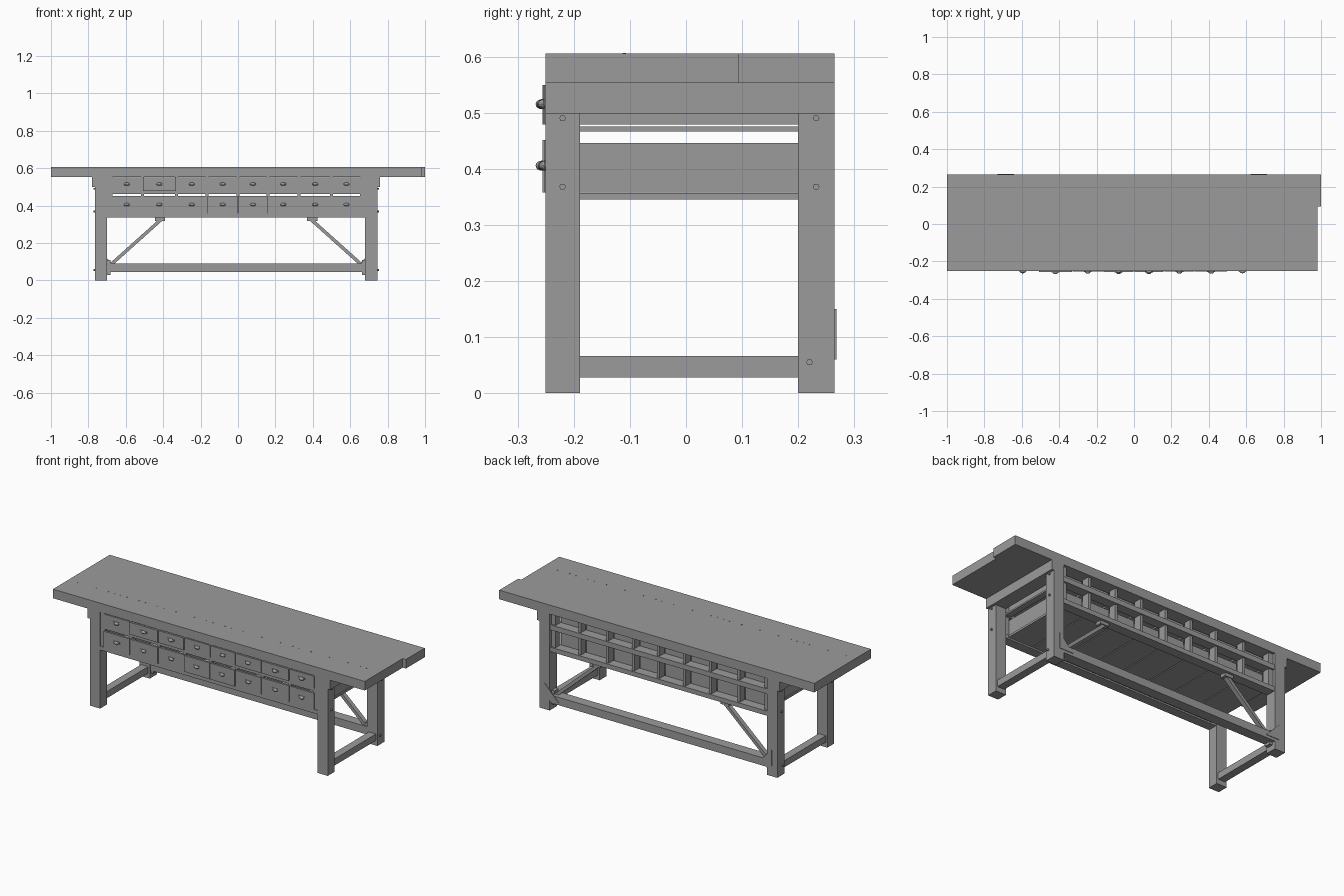
import bpy, bmesh, math, random
from mathutils import Matrix, Vector

if "Cube" in bpy.data.objects:
    bpy.data.objects.remove(bpy.data.objects["Cube"])

random.seed(4)
CX = -0.01  # the frame sits slightly left of the top's centre
GREY = bpy.data.materials.new("dark_grey")
GREY.diffuse_color = (.33, .33, .33, 1)
GREY.use_nodes = True
GREY.node_tree.nodes["Principled BSDF"].inputs["Base Color"].default_value = GREY.diffuse_color


def finish(name, bm):
    me = bpy.data.meshes.new(name)
    bm.to_mesh(me)
    bm.free()
    me.materials.append(GREY)
    ob = bpy.data.objects.new(name, me)
    bpy.context.collection.objects.link(ob)
    return ob


def add_box(bm, x0, x1, y0, y1, z0, z1, rot=None):
    c = Vector(((x0 + x1) / 2, (y0 + y1) / 2, (z0 + z1) / 2))
    mat = Matrix.Translation(c) @ (rot or Matrix()) @ Matrix.Diagonal((x1 - x0, y1 - y0, z1 - z0, 1))
    bmesh.ops.create_cube(bm, size=1, matrix=mat)


def box(name, *b):
    bm = bmesh.new()
    add_box(bm, *b)
    return finish(name, bm)


def plate(name, pts, offset):
    """Flat outline pushed out into a solid plate."""
    bm = bmesh.new()
    f = bm.faces.new([bm.verts.new(p) for p in pts])
    ext = bmesh.ops.extrude_face_region(bm, geom=[f])
    bmesh.ops.translate(bm, vec=offset, verts=[v for v in ext['geom'] if isinstance(v, bmesh.types.BMVert)])
    bmesh.ops.recalc_face_normals(bm, faces=bm.faces)
    return finish(name, bm)


def bar(name, p, q, width, depth, y):
    """Diagonal bar in the xz plane from p to q."""
    dx, dz = q[0] - p[0], q[1] - p[1]
    length = math.hypot(dx, dz)
    mx, mz = (p[0] + q[0]) / 2, (p[1] + q[1]) / 2
    bm = bmesh.new()
    add_box(bm, mx - length / 2, mx + length / 2, y - depth / 2, y + depth / 2,
            mz - width / 2, mz + width / 2, Matrix.Rotation(-math.atan2(dz, dx), 4, 'Y'))
    return finish(name, bm)


def disc(bm, r, h, loc, rot=None, n=8):
    bmesh.ops.create_cone(bm, cap_ends=True, segments=n, radius1=r, radius2=r, depth=h,
                          matrix=Matrix.Translation(loc) @ (rot or Matrix()))


# Table top, notched at the right end
plate("table_top", [(x, y, .553) for x, y in
                    [(-1, -.25), (.98, -.25), (.98, .094), (1, .094), (1, .265), (-1, .265)]], (0, 0, .052))

# Row of small pegs in the top
bm = bmesh.new()
for i in range(48):
    disc(bm, .003, .002, (-.94 + i * .039, -.11, .605))
finish("top_pegs", bm)

# End frames: legs, top bearers, low side stretchers, bolts, braces
for s, side in ((-1, "left"), (1, "right")):
    def span(a, b):
        return sorted((CX + s * a, CX + s * b))
    lx = span(.69, .755)
    box(side + "_front_leg", *lx, -.25, -.189, 0, .498)
    box(side + "_back_leg", *lx, .2, .265, 0, .498)
    box(side + "_bearer", *span(.69, .77), -.25, .265, .498, .553)
    box(side + "_low_stretcher", *span(.70, .745), -.189, .2, .028, .066)
    bm = bmesh.new()
    rot = Matrix.Rotation(math.pi / 2, 4, 'Y')
    for y, z in ((-.22, .49), (.232, .49), (-.22, .368), (.232, .368), (.22, .055)):
        disc(bm, .006, .012, (CX + s * .757, y, z), rot, 6)
    finish(side + "_bolts", bm)
    # diagonal brace with foot and head plates, and a gusset on the back
    bar(side + "_brace", (CX + s * .688, .068), (CX + s * .40, .326), .018, .026, .228)
    box(side + "_brace_head", *span(.38, .435), .21, .246, .318, .337)
    box(side + "_brace_foot", *span(.672, .692), .21, .246, .03, .11)
    plate(side + "_gusset", [(CX + s * x, .265, z) for x, z in ((.632, .06), (.72, .06), (.72, .15))], (0, .003, 0))

# Long rails
L, R = CX - .69, CX + .69
box("back_low_stretcher", L, R, .205, .264, .045, .09)
box("back_mid_rail", L, R, .205, .26, .461, .49)
box("back_bottom_rail", L, R, .205, .26, .336, .362)
box("front_mid_rail", L, R, -.247, -.195, .461, .482)
box("front_bottom_rail", L, R, -.25, -.195, .336, .358)

# Drawer boards, runners and the front and back dividers
edges = [-.68, -.51, -.33, -.165, 0, .16, .325, .50, .66]
rows = ((.358, .451, "lower", .461), (.479, .549, "upper", .553))
for z0, z1, row, ztop in rows:
    bm = bmesh.new()
    for i, e in enumerate(edges):
        w = .02 if i in (0, 8) else .008
        x = e + (-.012 if i == 0 else .012 if i == 8 else 0)
        add_box(bm, x - w, x + w, -.246, -.2, z0, ztop)
        add_box(bm, x - w, x + w, .205, .25, z0, ztop)
        if row == "upper":
            add_box(bm, e - .018, e + .018, -.2, .21, .466, .475)
        elif i < 8:
            add_box(bm, e + .003, edges[i + 1] - .003, -.195, .205, .345, .357)
    finish(row + "_dividers", bm)

# Two rows of drawers, each pushed in a little differently
for z0, z1, row, ztop in rows:
    for i in range(8):
        a, b = edges[i] + .002, edges[i + 1] - .002
        d = random.choice((0, .002, .004, .006))
        yf, yb = -.25 - d, .202 - d * .3
        ia, ib, top = a + .007, b - .007, z1 - .005
        bm = bmesh.new()
        add_box(bm, a, b, yf, yf + .012, z0, z1)
        add_box(bm, ia, ia + .008, yf + .012, yb, z0, top)
        add_box(bm, ib - .008, ib, yf + .012, yb, z0, top)
        add_box(bm, ia + .008, ib - .008, yb - .01, yb, z0, top)
        add_box(bm, ia + .008, ib - .008, yf + .012, yb - .01, z0 + .001, z0 + .009)
        finish("%s_drawer_%d" % (row, i + 1), bm)
        # cup pull: half dome on a small back plate
        cx, cz = (a + b) / 2, (z0 + z1) / 2 + .001
        bm = bmesh.new()
        add_box(bm, cx - .021, cx + .021, yf - .002, yf, cz - .003, cz + .009)
        bmesh.ops.create_uvsphere(bm, u_segments=12, v_segments=8, radius=1,
                                  matrix=Matrix.Translation((cx, yf, cz)) @ Matrix.Diagonal((.016, .012, .009, 1)))
        bmesh.ops.bisect_plane(bm, geom=bm.verts[:] + bm.edges[:] + bm.faces[:],
                               plane_co=(cx, yf, cz), plane_no=(0, 1, 0), clear_outer=True)
        finish("%s_pull_%d" % (row, i + 1), bm)
